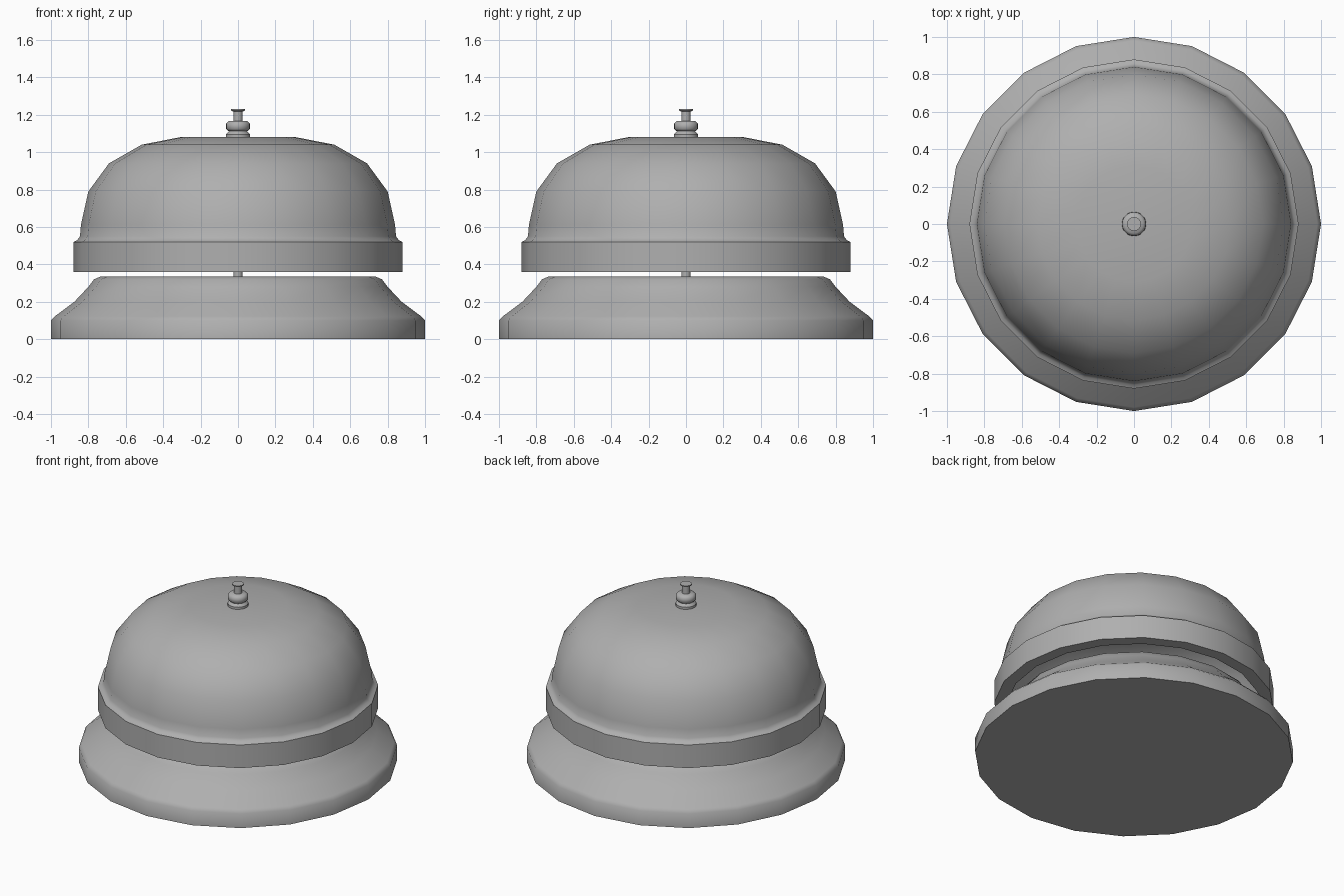
import bpy, bmesh, math

if "Cube" in bpy.data.objects:
    bpy.data.objects.remove(bpy.data.objects["Cube"])

grey = bpy.data.materials.new("grey metal")
grey.diffuse_color = (0.43, 0.43, 0.43, 1)
grey.use_nodes = True
grey.node_tree.nodes["Principled BSDF"].inputs["Base Color"].default_value = grey.diffuse_color


def lathe(name, profile, sides, angle=30):
    """Spin an (r, z) profile around the z axis; r = 0 ends close to a point."""
    bm = bmesh.new()
    rings = []
    for r, z in profile:
        if r == 0:
            rings.append([bm.verts.new((0, 0, z))] * sides)
        else:
            rings.append([bm.verts.new((r * math.cos(math.tau * i / sides),
                                        r * math.sin(math.tau * i / sides), z))
                          for i in range(sides)])
    for a, b in zip(rings, rings[1:]):
        for i in range(sides):
            j = (i + 1) % sides
            loop = list(dict.fromkeys((a[i], a[j], b[j], b[i])))
            bm.faces.new(loop)
    bmesh.ops.recalc_face_normals(bm, faces=bm.faces)
    mesh = bpy.data.meshes.new(name)
    bm.to_mesh(mesh)
    bm.free()
    mesh.materials.append(grey)
    ob = bpy.data.objects.new(name, mesh)
    bpy.context.collection.objects.link(ob)
    bpy.ops.object.select_all(action='DESELECT')
    ob.select_set(True)
    bpy.context.view_layer.objects.active = ob
    bpy.ops.object.shade_smooth_by_angle(angle=math.radians(angle))
    return ob


# flared base
lathe("base", [(0, 0), (1, 0), (1, 0.10), (0.98, 0.122), (0.875, 0.2),
               (0.80, 0.28), (0.77, 0.32), (0.735, 0.335), (0, 0.335)], 20, 50)

# hollow bell with a thick rim band
lathe("bell", [(0, 1.08), (0.31, 1.08), (0.515, 1.04), (0.69, 0.94), (0.80, 0.79),
               (0.84, 0.61), (0.845, 0.55), (0.86, 0.53), (0.88, 0.52),
               (0.88, 0.36), (0.80, 0.36), (0.80, 0.60), (0.76, 0.77),
               (0.65, 0.91), (0.49, 1.0), (0.30, 1.04), (0, 1.04)], 20, 50)

# short centre pin rising from the base
lathe("pin", [(0, 0.33), (0.025, 0.33), (0.025, 0.70), (0, 0.70)], 16)

# collar on top of the bell
lathe("collar", [(0, 1.07), (0.065, 1.07), (0.065, 1.095), (0.045, 1.115),
                 (0.045, 1.13), (0, 1.13)], 20)

# rounded nut
lathe("nut", [(0, 1.112), (0.05, 1.112), (0.064, 1.125), (0.064, 1.152),
              (0.05, 1.167), (0, 1.167)], 20, 60)

# push button with a thin cap
lathe("button", [(0, 1.16), (0.025, 1.16), (0.025, 1.217), (0.037, 1.222),
                 (0.037, 1.23), (0, 1.23)], 16)
